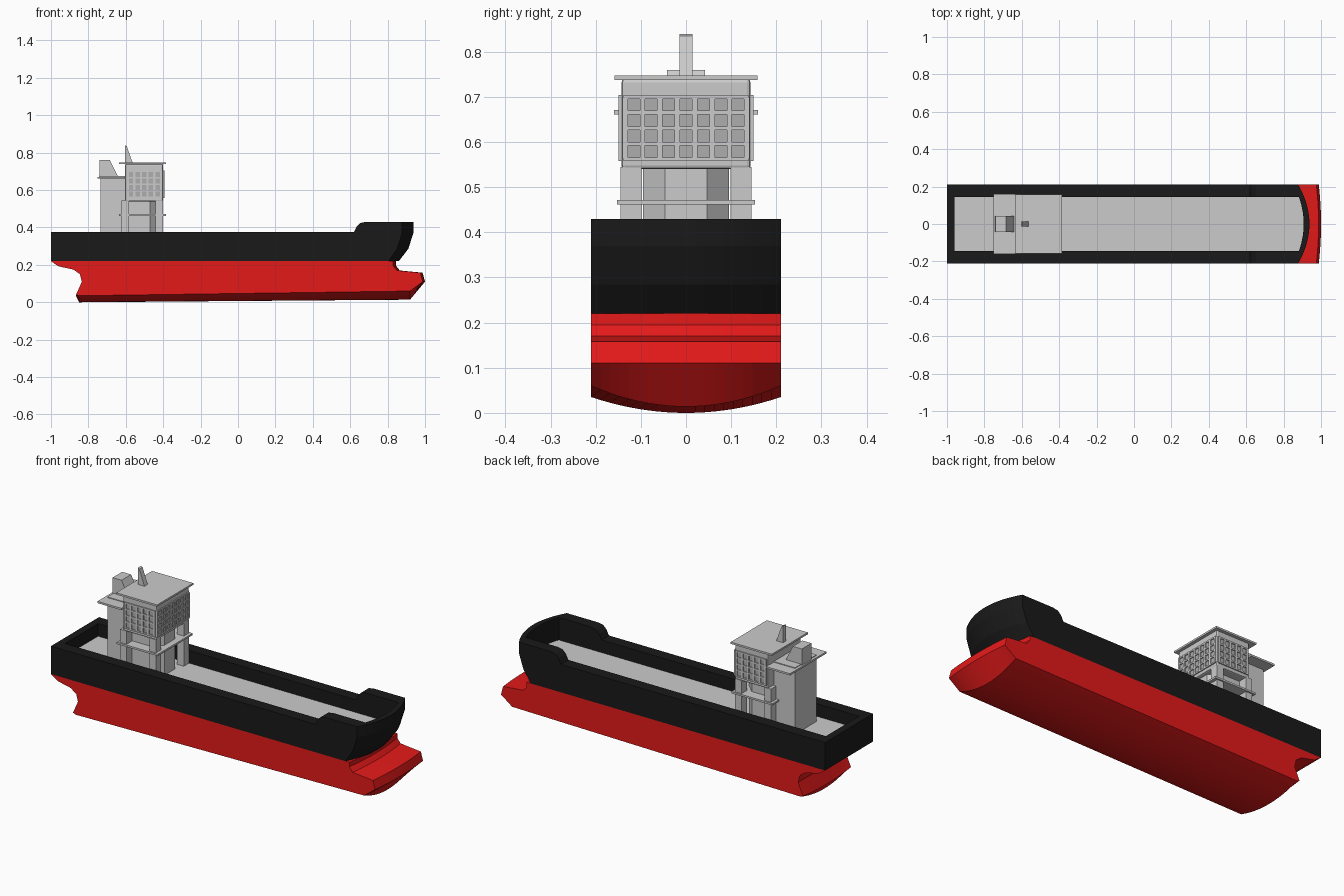
import bpy, bmesh

if "Cube" in bpy.data.objects:
    bpy.data.objects.remove(bpy.data.objects["Cube"])


def mat(name, col):
    m = bpy.data.materials.new(name)
    m.diffuse_color = col
    m.use_nodes = True
    m.node_tree.nodes["Principled BSDF"].inputs["Base Color"].default_value = m.diffuse_color
    return m


RED = mat("red_paint", (0.78, 0.01, 0.01, 1))
BLACK = mat("black_paint", (0.01, 0.01, 0.01, 1))
PANE = mat("window_grey", (0.42, 0.42, 0.42, 1))


def finish(name, bm, material=None):
    bmesh.ops.recalc_face_normals(bm, faces=bm.faces)
    me = bpy.data.meshes.new(name)
    bm.to_mesh(me)
    bm.free()
    ob = bpy.data.objects.new(name, me)
    bpy.context.collection.objects.link(ob)
    if material:
        me.materials.append(material)
    return ob


def loft(name, profile, half, n=1, material=None):
    """Sweep an x-z profile across y; each point (x, z, dx, dz) shifts by (dx, dz)*t^2."""
    bm = bmesh.new()
    rings = []
    for i in range(n + 1):
        t = -1 + 2 * i / n
        rings.append([bm.verts.new((p[0] + p[2] * t * t, t * half, p[1] + p[3] * t * t))
                      for p in profile])
    k = len(profile)
    for a, b in zip(rings, rings[1:]):
        for j in range(k):
            bm.faces.new((a[j], a[(j + 1) % k], b[(j + 1) % k], b[j]))
    bm.faces.new(rings[0])
    bm.faces.new(rings[-1])
    return finish(name, bm, material)


def add_box(bm, x0, x1, y0, y1, z0, z1):
    vs = bmesh.ops.create_cube(bm, size=1)["verts"]
    for v in vs:
        v.co = ((x0 + x1) / 2 + v.co.x * (x1 - x0), (y0 + y1) / 2 + v.co.y * (y1 - y0),
                (z0 + z1) / 2 + v.co.z * (z1 - z0))


def boxes(name, items, material=None):
    bm = bmesh.new()
    for it in items:
        add_box(bm, *it)
    return finish(name, bm, material)


def flat(pts):
    return [(x, z, 0, 0) for x, z in pts]


# Red lower hull with bulbous bow and curved bottom
loft("lower_hull", [
    (-1, .22, 0, 0), (-.96, .192, 0, 0), (-.88, .175, 0, 0), (-.845, .15, 0, 0),
    (-.835, .11, 0, 0), (-.865, .03, 0, .012), (-.85, 0, 0, .035),
    (.92, .014, 0, .046), (1.0, .11, -.012, 0), (.987, .158, -.012, 0),
    (.865, .17, -.015, 0), (.845, .195, -.015, 0), (.845, .22, -.015, 0)],
    .21, 20, RED)

# Black upper hull with raised bow, hollowed by a cutter
upper = loft("upper_hull", [
    (-1, .22, 0, 0), (.86, .22, -.055, 0), (.91, .285, -.06, 0), (.938, .37, -.06, 0),
    (.938, .43, -.06, 0), (.685, .43, 0, 0), (.655, .424, 0, 0), (.635, .405, 0, 0),
    (.62, .375, 0, 0), (-1, .375, 0, 0)], .21, 20, BLACK)


def well(name, z0, z1):
    return loft(name, [(-.96, z0, 0, 0), (.907, z0, -.025, 0),
                       (.907, z1, -.025, 0), (-.96, z1, 0, 0)], .145, 14)


cutter = well("well_cutter", .30, .60)
cutter.hide_render = True
cutter.hide_viewport = True
cutter.display_type = 'WIRE'
mod = upper.modifiers.new("well", 'BOOLEAN')
mod.object = cutter
mod.operation = 'DIFFERENCE'
mod.solver = 'EXACT'

# Cargo deck
well("deck", .295, .305)

# Aft casing, its cap slab and funnel
boxes("aft_casing", [(-.735, -.525, -.095, .095, .30, .54),
                     (-.735, -.60, -.095, .095, .54, .675)])
boxes("aft_slab", [(-.75, -.603, -.16, .16, .661, .671)])
loft("funnel", flat([(-.742, .67), (-.74, .76), (-.685, .76), (-.64, .67)]), .042)

# Chamfered base core under the bridge
bm = bmesh.new()
face = bm.faces.new([bm.verts.new((x, y, .30)) for x, y in (
    (-.53, -.095), (-.47, -.095), (-.42, -.046), (-.42, .046), (-.47, .095), (-.53, .095))])
top = bmesh.ops.extrude_face_region(bm, geom=[face])["geom"]
for v in top:
    if isinstance(v, bmesh.types.BMVert):
        v.co.z = .545
finish("base_core", bm)

# Corner posts and walkway
boxes("support_posts", [(x, x + .04, s * .122 - .023, s * .122 + .023, .30, .545)
                        for x in (-.622, -.442) for s in (-1, 1)])
boxes("walkway_slab", [(-.637, -.385, -.153, .153, .462, .472)])

# Bridge block with softened edges, roof and mast
bridge = boxes("bridge", [(-.605, -.40, -.143, .143, .54, .74)])
bev = bridge.modifiers.new("soft_edges", 'BEVEL')
bev.width = .008
bev.segments = 2
boxes("roof_slab", [(-.637, -.385, -.158, .158, .738, .748)])
loft("mast", flat([(-.605, .745), (-.605, .84), (-.595, .835), (-.563, .745)]), .014)

# Window panes and raised frames on the front and both sides
Z0, Z1, P = .562, .700, .006
rows = [Z0 + (Z1 - Z0) * i / 4 for i in range(5)]
panes = [(-.402, -.399, -.135, .135, Z0, Z1)]
bars = [(-.402, -.40 + P, -.139, .139, z - .004, z + .004) for z in rows]
bars += [(-.402, -.40 + P, y - .006, y + .006, Z0, Z1)
         for y in [-.135 + .27 * i / 7 for i in range(8)]]
for s in (-1, 1):
    def side(x0, x1, z0, z1, d):
        a, b = sorted((s * .141, s * (.143 + d)))
        return (x0, x1, a, b, z0, z1)
    panes.append(side(-.592, -.41, Z0, Z1, .001))
    bars += [side(-.596, -.406, z - .004, z + .004, P) for z in rows]
    bars += [side(x - .006, x + .006, Z0, Z1, P)
             for x in [-.59 + .178 * i / 5 for i in range(6)]]
boxes("window_panes", panes, PANE)
boxes("window_frames", bars)
